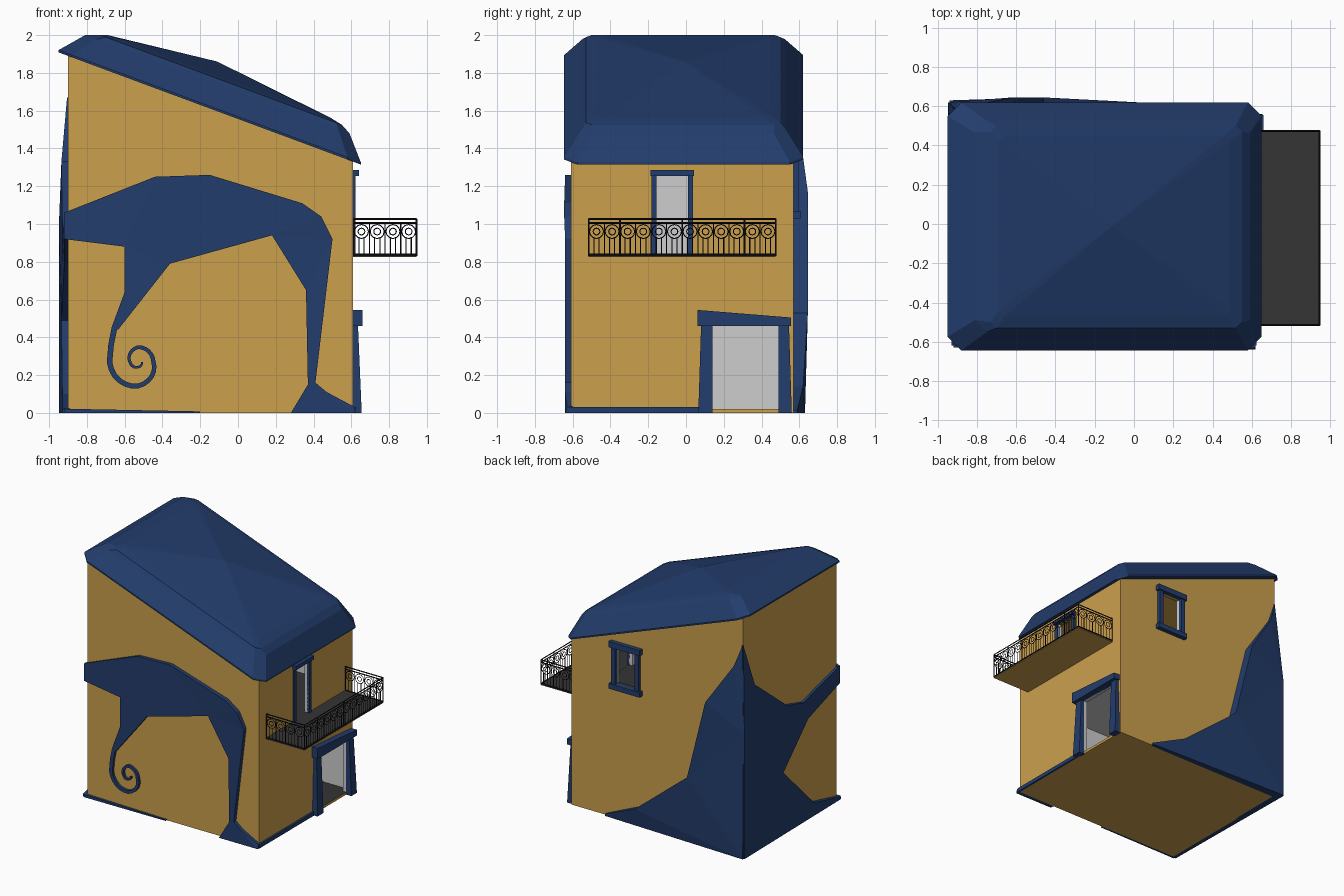
import bpy, bmesh, math
from mathutils import Vector

if "Cube" in bpy.data.objects:
    bpy.data.objects.remove(bpy.data.objects["Cube"])


def material(name, rgb):
    m = bpy.data.materials.new(name)
    m.diffuse_color = (*rgb, 1)
    m.use_nodes = True
    m.node_tree.nodes["Principled BSDF"].inputs["Base Color"].default_value = m.diffuse_color
    return m


OCHRE = material("ochre_plaster", (0.60, 0.35, 0.073))
BLUE = material("deep_blue", (0.0165, 0.046, 0.15))
GREY = material("pale_interior", (0.61, 0.61, 0.62))
DARK = material("dark_floor", (0.035, 0.035, 0.035))
IRON = material("black_iron", (0.008, 0.008, 0.014))

X0, X1, Y0, Y1 = -0.90, 0.61, -0.61, 0.57      # wall planes


def eave(x):
    """Height of the sloping wall top."""
    return 1.89 - (x - X0) * 0.371


def finish(name, bm, *mats):
    bmesh.ops.recalc_face_normals(bm, faces=bm.faces)
    me = bpy.data.meshes.new(name)
    bm.to_mesh(me)
    bm.free()
    ob = bpy.data.objects.new(name, me)
    bpy.context.collection.objects.link(ob)
    for m in mats:
        me.materials.append(m)
    return ob


def loft(name, loops, mat, tri=False):
    """Join equal loops with quads and cap both ends."""
    bm = bmesh.new()
    rings = [[bm.verts.new(p) for p in loop] for loop in loops]
    n = len(rings[0])
    for a, b in zip(rings, rings[1:]):
        for i in range(n):
            j = (i + 1) % n
            bm.faces.new((a[i], a[j], b[j], b[i]))
    caps = [bm.faces.new(rings[0][::-1]), bm.faces.new(rings[-1])]
    bmesh.ops.recalc_face_normals(bm, faces=bm.faces)
    if tri:
        bmesh.ops.triangulate(bm, faces=caps)
    return finish(name, bm, mat)


def box(name, x0, x1, y0, y1, z0, z1, mat):
    loop = [(x0, y0), (x1, y0), (x1, y1), (x0, y1)]
    return loft(name, [[(x, y, z) for x, y in loop] for z in (z0, z1)], mat)


def relief(name, pts, place):
    """Raised ornament: pts are (along wall, height, thickness)."""
    return loft(name, [[place(u, z, -0.01) for u, z, d in pts],
                       [place(u, z, d) for u, z, d in pts]], BLUE, True)


def sloped_block(name, inset, z0, mat):
    """Block under the sloping roof line, inset from the walls."""
    xs = (X0 + inset, X1 - inset)
    prof = [(xs[0], z0), (xs[1], z0), (xs[1], eave(xs[1]) - inset), (xs[0], eave(xs[0]) - inset)]
    return loft(name, [[(x, y, z) for x, z in prof] for y in (Y0 + inset, Y1 - inset)], mat)


# House walls: hollow out two rooms, then cut the openings
house = sloped_block("house_walls", 0, 0, OCHRE)
cutters = [
    box("cut_lower_room", X0 + .03, X1 - .03, Y0 + .03, Y1 - .03, 0.02, 0.78, OCHRE),
    sloped_block("cut_upper_room", 0.03, 0.835, OCHRE),
    box("cut_door", 0.5, 0.7, 0.14, 0.49, 0.02, 0.46, OCHRE),
    box("cut_balcony_door", 0.5, 0.7, -0.155, 0.01, 0.835, 1.255, OCHRE),
    box("cut_window", 0.035, 0.21, 0.5, 0.7, 1.07, 1.36, OCHRE),
]
bpy.context.view_layer.objects.active = house
for c in cutters:
    c.hide_render = True
    mod = house.modifiers.new(c.name, 'BOOLEAN')
    mod.operation, mod.solver, mod.object = 'DIFFERENCE', 'EXACT', c
    bpy.ops.object.modifier_apply(modifier=mod.name)
    bpy.data.objects.remove(c)

# Colour the interior by face direction
house.data.materials.clear()
for m in (OCHRE, GREY, DARK):
    house.data.materials.append(m)
for f in house.data.polygons:
    c, n = f.center, f.normal
    inside = X0 + .002 < c.x < X1 - .002 and Y0 + .002 < c.y < Y1 - .002 and c.z > .01
    f.material_index = 0
    if inside and n.z > 0.99:
        f.material_index = 2
    elif inside and (abs(n.z) < 0.1 or (n.z < 0 and c.z < 0.9)):
        f.material_index = 1


# Roof: chamfered rings following the slope, closed by a low pyramid
def roof_ring(x0, x1, y0, y1, h, c):
    pts = [(x0 + c, y0), (x1 - c, y0), (x1, y0 + c), (x1, y1 - c),
           (x1 - c, y1), (x0 + c, y1), (x0, y1 - c), (x0, y0 + c)]
    return [(x, y, eave(x) + h) for x, y in pts]


roof = loft("roof", [
    roof_ring(-0.95, 0.65, -0.645, 0.62, 0.0, 0.07),
    roof_ring(-0.95, 0.65, -0.645, 0.62, 0.012, 0.07),
    roof_ring(-0.81, 0.59, -0.55, 0.525, 0.143, 0.06),
    roof_ring(-0.73, 0.55, -0.53, 0.50, 0.173, 0.03),
    roof_ring(-0.69, 0.49, -0.47, 0.45, 0.188, 0.03)], BLUE)
bm = bmesh.new()
bm.from_mesh(roof.data)
cap = max(bm.faces, key=lambda f: f.calc_center_median().z - eave(f.calc_center_median().x))
peak = bmesh.ops.poke(bm, faces=[cap])["verts"][0]
peak.co = Vector((-0.11, -0.01, 1.86))
bm.to_mesh(roof.data)
bm.free()

# Raised ornament on the front, left and back walls
def on_front(u, z, d): return (u, Y0 - d, z)
def on_left(u, z, d): return (X0 - d, u, z)
def on_back(u, z, d): return (u, Y1 + d, z)


relief("front_branch", [
    (-.92, 1.06, .01), (-.44, 1.25, .025), (-.15, 1.26, .03), (.34, 1.11, .035),
    (.44, 1.04, .035), (.50, .92, .03), (.41, .16, .03), (.47, .11, .03), (.62, .03, .02),
    (.62, 0, .03), (.28, 0, .03), (.37, .15, .03), (.36, .65, .025), (.18, .94, .025),
    (-.36, .79, .025), (-.635, .44, .02), (-.67, .45, .02), (-.60, .64, .02),
    (-.60, .88, .02), (-.92, .92, .01)], on_front)
relief("left_branch", [
    (.62, 0, .048), (.62, 1.0, .048), (.57, 1.67, .005), (.47, 1.33, .035), (.05, 1.0, .03),
    (-.165, .94, .02), (-.62, 1.06, .02), (-.62, .92, .02), (-.225, .79, .02),
    (.11, .49, .035), (-.285, .10, .03), (-.62, .02, .03), (-.62, 0, .03)], on_left)
relief("back_trunk", [
    (-.94, 0, .06), (-.94, 1.0, .05), (-.90, 1.67, .005), (-.84, 1.50, .03), (-.62, 1.17, .075),
    (-.46, .53, .075), (.02, .14, .05), (.30, .015, .02), (.30, 0, .02)], on_back)
relief("front_base_strip", [(-.92, 0, .02), (-.92, .022, .02), (-.2, .008, .015), (-.2, 0, .015)], on_front)
box("right_base_strip", 0.60, 0.625, -0.62, 0.08, 0, 0.03, BLUE)

# Curled tendril at the end of the front branch
radii = [.15, .128, .082, .078, .042, .028, .022]
path = [Vector((-.652, .46)), Vector((-.672, .36))]
for i in range(37):
    t = i / 6
    k = min(int(t), 5)
    r = radii[k] + (radii[k + 1] - radii[k]) * (t - k)
    a = math.pi * (1 + t / 2)
    path.append(Vector((-.53 + r * math.cos(a), .27 + r * math.sin(a))))
left, right = [], []
for i, p in enumerate(path):
    d = (path[min(i + 1, len(path) - 1)] - path[max(i - 1, 0)]).normalized()
    w = 0.015 - 0.010 * i / len(path)
    left.append((p.x - d.y * w, p.y + d.x * w, .02))
    right.append((p.x + d.y * w, p.y - d.x * w, .02))
relief("front_tendril", left + right[::-1], on_front)

# Entrance surround: leaning posts and a sloping lintel
for name, foot, head in (("door_post_left", (.065, .14), (.08, .14)),
                         ("door_post_right", (.49, .56), (.49, .545))):
    loft(name, [[(.60, foot[0], 0), (.655, foot[0], 0), (.655, foot[1], 0), (.60, foot[1], 0)],
                [(.60, head[0], .47), (.635, head[0], .47), (.635, head[1], .47), (.60, head[1], .47)]], BLUE)
lintel = [(.06, .46), (.555, .46), (.555, .505), (.06, .545)]
loft("door_lintel", [[(x, y, z) for y, z in lintel] for x in (.60, .66)], BLUE)

# Balcony door surround
for y in (-.182, .01):
    box("balcony_door_post", .60, .622, y, y + .027, .835, 1.255, BLUE)
box("balcony_door_lintel", .60, .64, -.187, .042, 1.255, 1.285, BLUE)

# Back window surround
for x in (0.0, .21):
    box("window_post", x, x + .035, .56, .595, 1.06, 1.37, BLUE)
box("window_lintel", -.015, .26, .56, .605, 1.36, 1.405, BLUE)
box("window_sill", -.015, .26, .56, .605, 1.03, 1.07, BLUE)

# Balcony slab: dark top, plaster underside
box("balcony_floor", .605, .945, -.515, .475, .829, .836, DARK)
box("balcony_underside", .605, .945, -.515, .475, .825, .829, OCHRE)


# Balcony railing: thin iron bars and concentric rings
def iron(name, lines, radius):
    cu = bpy.data.curves.new(name, 'CURVE')
    cu.dimensions = '3D'
    cu.bevel_depth, cu.bevel_resolution = radius, 0
    cu.use_fill_caps = True
    for pts, closed in lines:
        s = cu.splines.new('POLY')
        s.points.add(len(pts) - 1)
        for q, p in zip(s.points, pts):
            q.co = (*p, 1)
        s.use_cyclic_u = closed
    cu.materials.append(IRON)
    ob = bpy.data.objects.new(name, cu)
    bpy.context.collection.objects.link(ob)
    bpy.ops.object.select_all(action='DESELECT')
    ob.select_set(True)
    bpy.context.view_layer.objects.active = ob
    bpy.ops.object.convert(target='MESH')


thick, thin = [], []
for a, b, cells, posts in (((.612, -.515), (.945, -.515), 4, (0, 1)),
                           ((.945, -.515), (.945, .475), 12, (1/6, .5, 5/6)),
                           ((.945, .475), (.612, .475), 4, (0, 1))):
    A, B = Vector((*a, 0)), Vector((*b, 0))
    along = (B - A).normalized()

    def at(t, z): return A.lerp(B, t) + Vector((0, 0, z))
    for z in (.838, 1.006, 1.026):
        thick.append(([at(0, z), at(1, z)], False))
    for t in posts:
        thick.append(([at(t, .83), at(t, 1.026)], False))
    for i in range(cells):
        for k, top in ((0, 1.006), (1/3, .93), (2/3, .93)):
            thin.append(([at((i + k) / cells, .838), at((i + k) / cells, top)], False))
        mid = at((i + .5) / cells, .96)
        for r in (.037, .018):
            ring = [mid + along * (r * math.cos(j * math.pi / 6)) + Vector((0, 0, r * math.sin(j * math.pi / 6)))
                    for j in range(12)]
            thin.append((ring, True))
iron("railing_bars", thick, .005)
iron("railing_ornament", thin, .0028)
